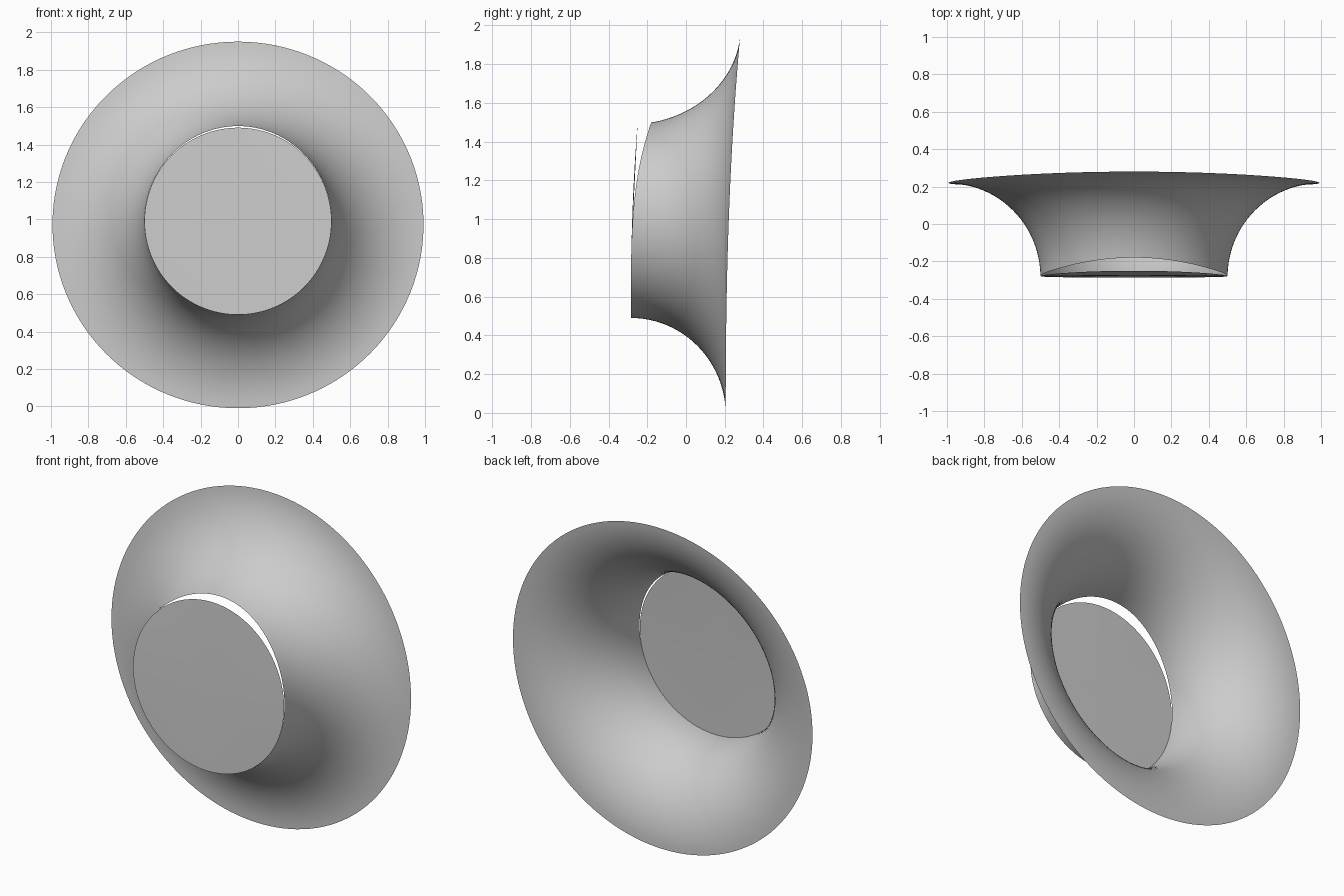
import bpy, bmesh
from math import sin, cos, pi, radians

cube = bpy.data.objects.get("Cube")
if cube:
    bpy.data.objects.remove(cube, do_unlink=True)

SEGMENTS, STEPS = 128, 24
CENTRE_Z, FRONT_Y = 0.99, -0.285

grey = bpy.data.materials.new("light grey")
grey.use_nodes = True
colour = (0.6, 0.6, 0.6, 1)
grey.diffuse_color = colour
grey.node_tree.nodes["Principled BSDF"].inputs["Base Color"].default_value = colour


def finish(bm, name):
    bmesh.ops.recalc_face_normals(bm, faces=bm.faces)
    mesh = bpy.data.meshes.new(name)
    bm.to_mesh(mesh)
    bm.free()
    mesh.materials.append(grey)
    mesh.shade_smooth()
    obj = bpy.data.objects.new(name, mesh)
    bpy.context.collection.objects.link(obj)
    return obj


def ring_point(bm, radius, theta, y):
    return bm.verts.new((radius * cos(theta), y, CENTRE_Z + radius * sin(theta)))


def height(theta):
    return (1 + sin(theta)) / 2


angles = [2 * pi * i / SEGMENTS for i in range(SEGMENTS)]

# Flared shell: a quarter arc swept round, its trim and depth changing to the top
bm = bmesh.new()
columns = []
for theta in angles:
    h = height(theta)
    start = radians(10.7) * h ** 3.3
    end = radians(90 - 4.6 * h ** 2.3)
    depth = 0.49 + 0.077 * h ** 2.3
    column = []
    for j in range(STEPS + 1):
        a = start + (end - start) * j / STEPS
        column.append(ring_point(bm, 1 - 0.5 * cos(a), theta, FRONT_Y + depth * sin(a)))
    columns.append(column)
for i, left in enumerate(columns):
    right = columns[(i + 1) % SEGMENTS]
    for j in range(STEPS):
        bm.faces.new((left[j], right[j], right[j + 1], left[j + 1]))
finish(bm, "flared_shell")

# Front disc: leans back slightly, leaving a gap under the shell's upper lip
bm = bmesh.new()
rim = [ring_point(bm, 0.5, t, FRONT_Y + 0.035 * height(t) ** 2.3) for t in angles]
hub = bm.verts.new((0, FRONT_Y + 0.01, CENTRE_Z))
for i, vert in enumerate(rim):
    bm.faces.new((hub, vert, rim[(i + 1) % SEGMENTS]))
disc = finish(bm, "front_disc")
# The open disc faces forward
if disc.data.polygons[0].normal.y > 0:
    disc.data.flip_normals()
